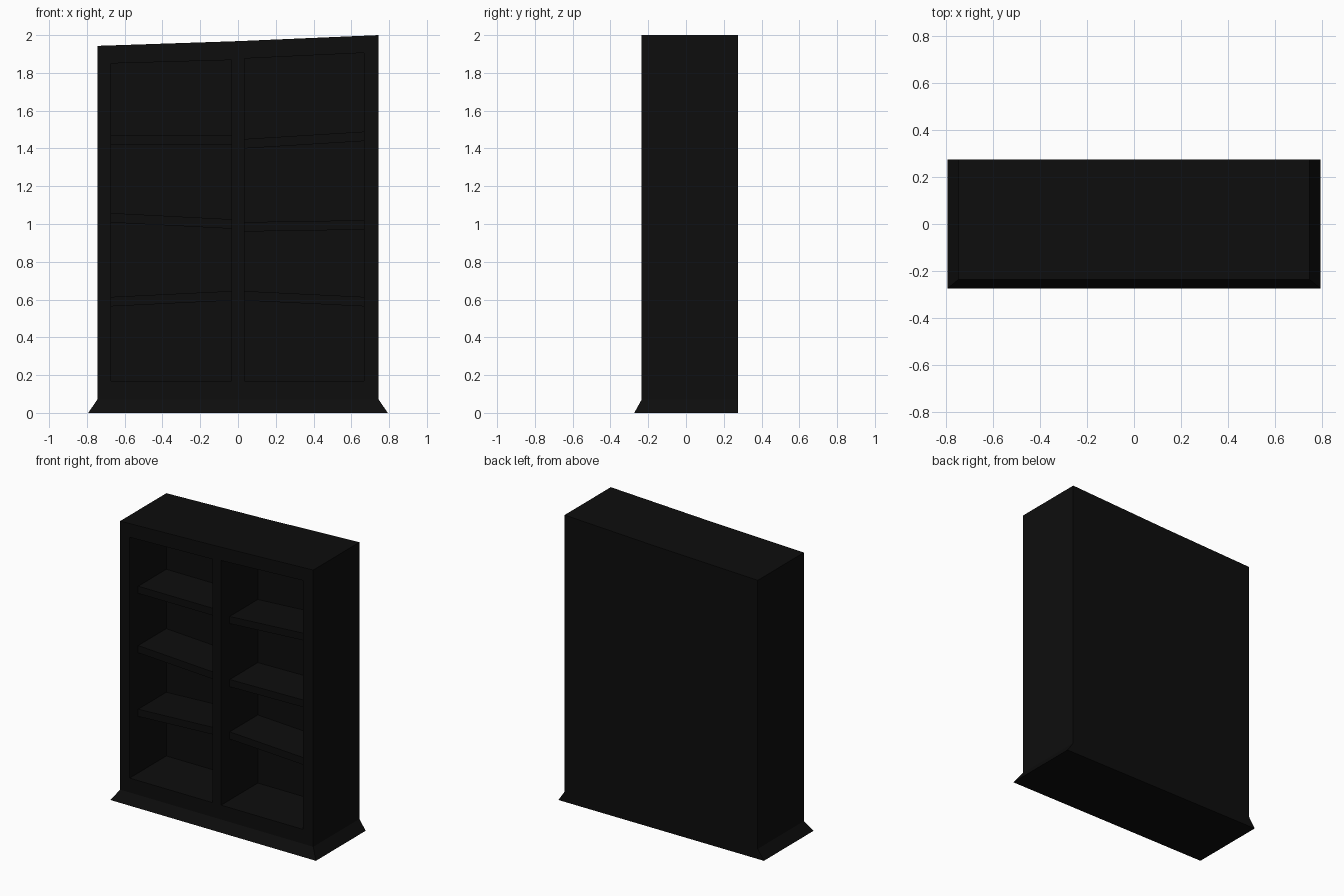
import bpy, bmesh

if "Cube" in bpy.data.objects:
    bpy.data.objects.remove(bpy.data.objects["Cube"])

FRONT, BACK, INNER_BACK = -0.235, 0.274, 0.17

black = bpy.data.materials.new("black_paint")
black.diffuse_color = (0.004, 0.004, 0.004, 1)
black.use_nodes = True
black.node_tree.nodes["Principled BSDF"].inputs["Base Color"].default_value = black.diffuse_color


def finish(name, bm):
    bmesh.ops.recalc_face_normals(bm, faces=bm.faces[:])
    mesh = bpy.data.meshes.new(name)
    bm.to_mesh(mesh)
    bm.free()
    obj = bpy.data.objects.new(name, mesh)
    bpy.context.collection.objects.link(obj)
    mesh.materials.append(black)
    return obj


def prism(name, profile, y0, y1):
    """Extrude a front (x, z) profile from y0 back to y1."""
    bm = bmesh.new()
    face = bm.faces.new([bm.verts.new((x, y0, z)) for x, z in profile])
    out = bmesh.ops.extrude_face_region(bm, geom=[face])
    verts = [v for v in out["geom"] if isinstance(v, bmesh.types.BMVert)]
    bmesh.ops.translate(bm, verts=verts, vec=(0, y1 - y0, 0))
    return finish(name, bm)


def carcass():
    """Flared plinth and crooked-topped body, lofted through three rings."""
    bm = bmesh.new()
    rings = []
    for half, front, heights in [(0.793, -0.274, (0, 0, 0)),
                                 (0.745, FRONT, (0.07, 0.07, 0.07)),
                                 (0.745, FRONT, (1.943, 1.968, 2.0))]:
        row = list(zip((-half, 0, half), heights))
        rings.append([bm.verts.new((x, front, z)) for x, z in row] +
                     [bm.verts.new((x, BACK, z)) for x, z in reversed(row)])
    for low, high in zip(rings, rings[1:]):
        for i in range(6):
            j = (i + 1) % 6
            bm.faces.new((low[i], low[j], high[j], high[i]))
    for r in (rings[0], rings[-1]):
        bm.faces.new((r[0], r[1], r[4], r[5]))
        bm.faces.new((r[1], r[2], r[3], r[4]))
    return finish("cabinet_body", bm)


# Body with two shelf bays cut in
body = carcass()
bays = {"left": (-0.672, -0.034, 1.85, 1.868),
        "right": (0.034, 0.667, 1.876, 1.906)}
for side, (x0, x1, zl, zr) in bays.items():
    cutter = prism(side + "_bay_cutter",
                   [(x0, 0.17), (x1, 0.17), (x1, zr), (x0, zl)], -0.5, INNER_BACK)
    cutter.hide_render = True
    mod = body.modifiers.new(side + "_bay", "BOOLEAN")
    mod.operation, mod.solver, mod.object = "DIFFERENCE", "EXACT", cutter
    bpy.context.view_layer.objects.active = body
    bpy.ops.object.modifier_apply(modifier=mod.name)
    bpy.data.objects.remove(cutter)

# Crooked shelves: top height at left end and right end, thickness
shelves = {"left": [(1.472, 1.472), (1.058, 1.025), (0.614, 0.645)],
           "right": [(1.45, 1.489), (1.01, 1.02), (0.645, 0.614)]}
for side, rows in shelves.items():
    x0, x1 = bays[side][:2]
    for n, (zl, zr) in enumerate(rows, 1):
        prism(f"{side}_shelf_{n}",
              [(x0, zl - 0.05), (x1, zr - 0.05), (x1, zr), (x0, zl)],
              FRONT + 0.095, INNER_BACK)
